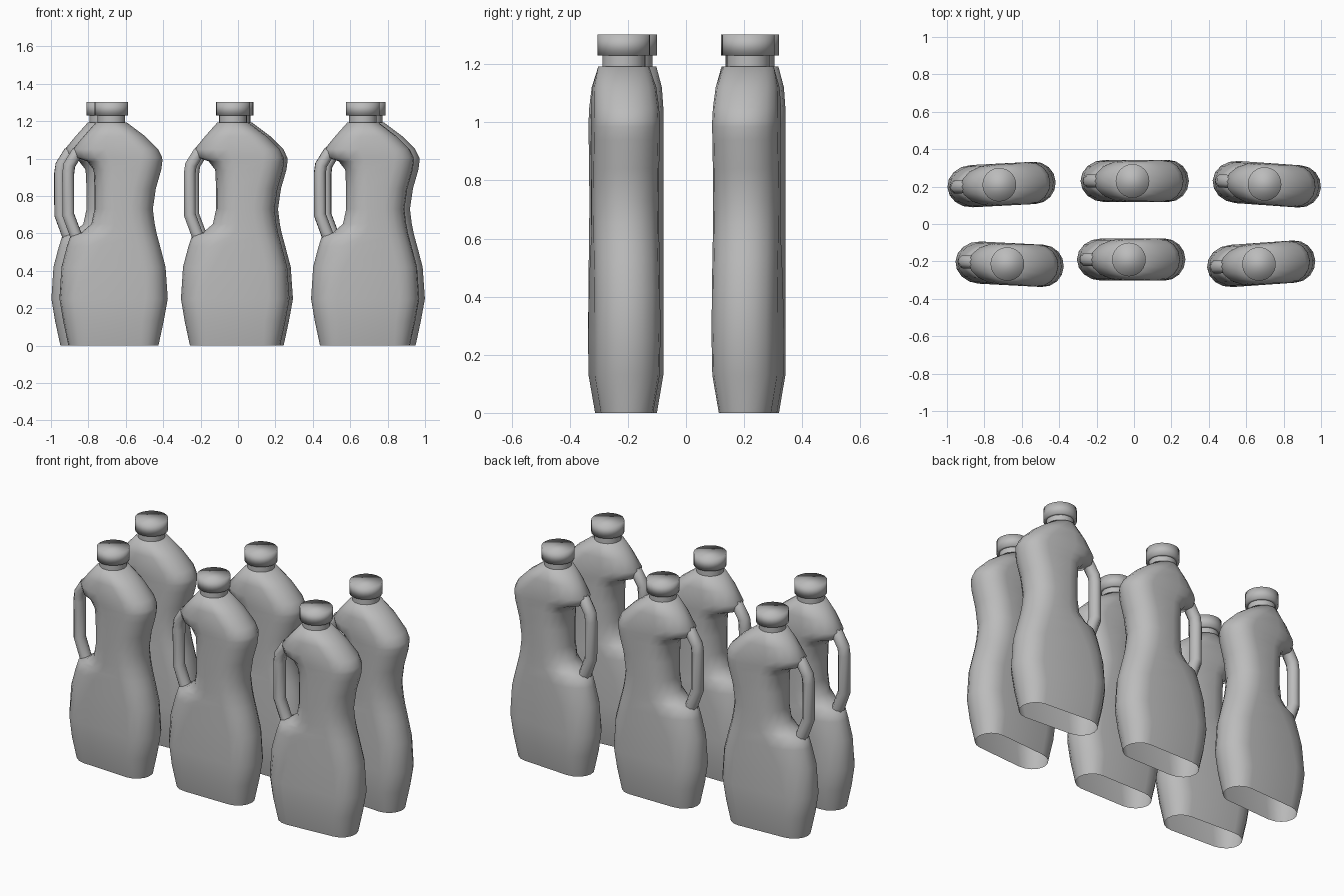
import bpy, bmesh, math
from mathutils import Matrix, Vector

if "Cube" in bpy.data.objects:
    bpy.data.objects.remove(bpy.data.objects["Cube"], do_unlink=True)

grey = bpy.data.materials.new("grey plastic")
grey.use_nodes = True
colour = (0.5, 0.5, 0.5, 1)
grey.diffuse_color = colour
grey.node_tree.nodes["Principled BSDF"].inputs["Base Color"].default_value = colour


def loft(name, rings, cap_start=False, cap_end=False):
    """Skin a list of closed rings into a smooth mesh."""
    bm = bmesh.new()
    loops = [[bm.verts.new(p) for p in ring] for ring in rings]
    for a, b in zip(loops, loops[1:]):
        n = len(a)
        for i in range(n):
            j = (i + 1) % n
            bm.faces.new((a[i], a[j], b[j], b[i]))
    if cap_start:
        bm.faces.new(loops[0][::-1])
    if cap_end:
        bm.faces.new(loops[-1])
    bmesh.ops.recalc_face_normals(bm, faces=bm.faces)
    mesh = bpy.data.meshes.new(name)
    bm.to_mesh(mesh)
    bm.free()
    mesh.materials.append(grey)
    mesh.shade_smooth()
    return mesh


def body_ring(z, left, right, half, left_end):
    """Flat-sided section with a round right end and a tapered left end."""
    steps = 8
    right_end = min(right, half)
    ring = []
    for centre, length, start in ((right - right_end, right_end, -math.pi / 2),
                                  (left + left_end, left_end, math.pi / 2)):
        for i in range(steps + 1):
            a = start + math.pi * i / steps
            ring.append((centre + length * math.cos(a), half * math.sin(a), z))
    return ring


def circle(radius, z, n=24):
    return [(radius * math.cos(math.tau * i / n), radius * math.sin(math.tau * i / n), z)
            for i in range(n)]


# Body: height, left edge, right edge, half depth, length of left taper
sections = [
    (0, -.23, .252, .09, .10),
    (.13, -.258, .28, .112, .12),
    (.25, -.278, .302, .113, .13),
    (.42, -.267, .29, .113, .16),
    (.53, -.238, .261, .113, .19),
    (.585, -.22, .246, .113, .21),
    (.605, -.16, .241, .113, .17),
    (.65, -.107, .232, .113, .13),
    (.73, -.09, .222, .113, .11),
    (.84, -.09, .238, .113, .11),
    (.94, -.095, .267, .113, .11),
    (.985, -.13, .273, .113, .13),
    (1.005, -.19, .272, .113, .18),
    (1.05, -.206, .25, .112, .18),
    (1.12, -.148, .18, .107, .13),
    (1.192, -.084, .084, .088, .084),
]
body = loft("body", [body_ring(*s) for s in sections], cap_end=True)

# Handle: path in the x-z plane with an eight-sided section
path = [Vector(p) for p in ((-.13, 0, 1.06), (-.185, 0, 1.03), (-.225, 0, .965),
                            (-.231, 0, .92), (-.231, 0, .70), (-.19, 0, .59),
                            (-.175, 0, .55))]
rings = []
for i, p in enumerate(path):
    before = (p - path[max(i - 1, 0)]).normalized()
    after = (path[min(i + 1, len(path) - 1)] - p).normalized()
    along = (before + after).normalized()
    side = Vector((along.z, 0, -along.x))
    ring = []
    for k in range(8):
        a = math.tau * (k + .5) / 8
        ring.append(p + side * math.cos(a) * .034 + Vector((0, math.sin(a) * .038, 0)))
    rings.append(ring)
handle = loft("handle", rings, True, True)

# Neck and screw cap
neck = loft("neck", [circle(.074, 1.185), circle(.074, 1.24)])
cap = loft("cap", [circle(.074, 1.23), circle(.09, 1.23), circle(.09, 1.302)], True, True)

# Six bottles in two rows: x, y, turn in degrees
places = [(-.72, .21, 3), (-.008, .23, 0), (.698, .214, -4),
          (-.677, -.214, -3), (-.027, -.19, 0), (.668, -.214, 4)]
for number, (x, y, turn) in enumerate(places, 1):
    matrix = Matrix.Translation((x, y, 0)) @ Matrix.Rotation(math.radians(turn), 4, "Z")
    for mesh in (body, handle, neck, cap):
        part = bpy.data.objects.new(f"bottle_{number}_{mesh.name}", mesh)
        part.matrix_world = matrix
        bpy.context.collection.objects.link(part)
